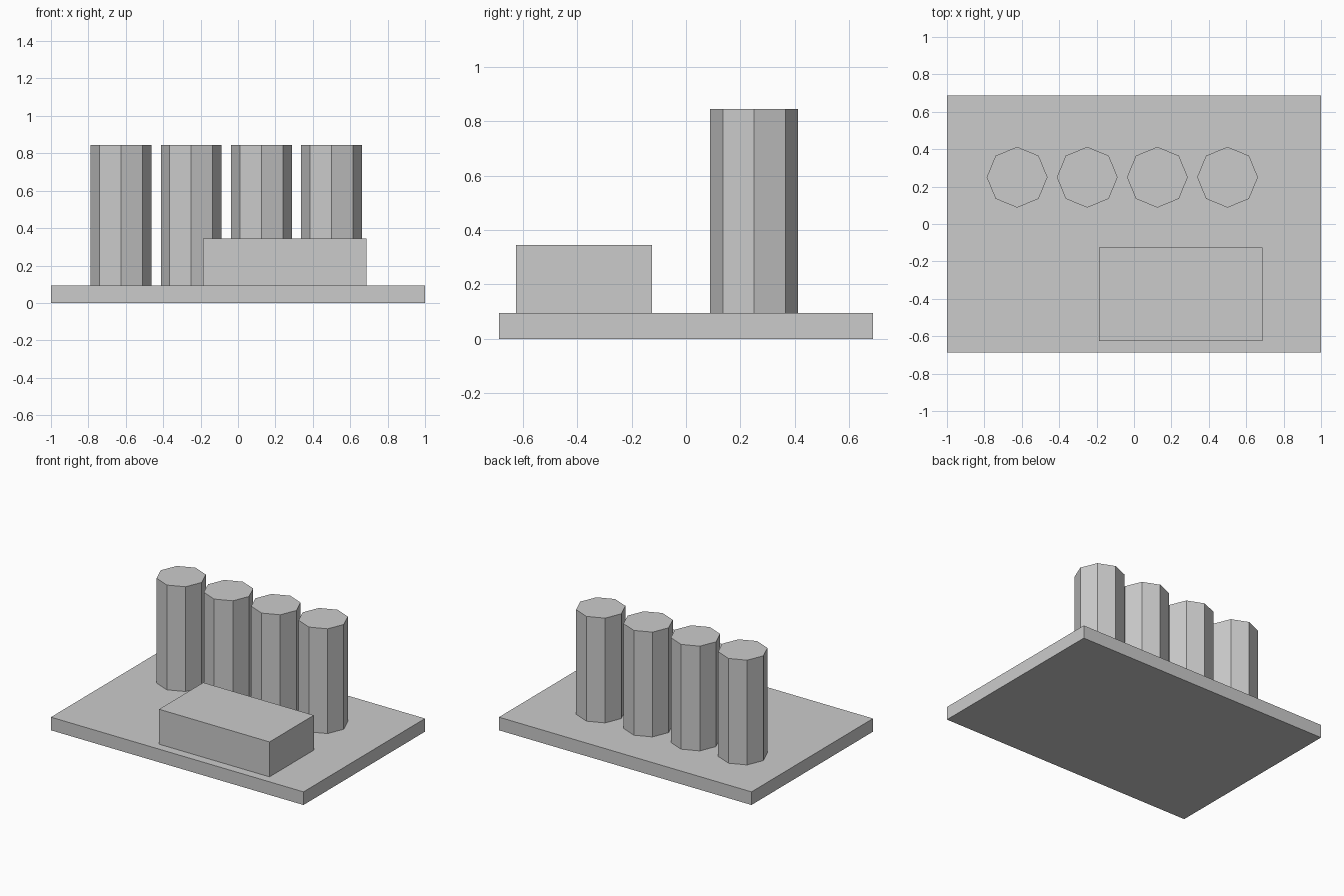
import bpy

if "Cube" in bpy.data.objects:
    bpy.data.objects.remove(bpy.data.objects["Cube"])

grey = bpy.data.materials.new("plain grey")
grey.diffuse_color = (0.6, 0.6, 0.6, 1)
grey.use_nodes = True
grey.node_tree.nodes["Principled BSDF"].inputs["Base Color"].default_value = grey.diffuse_color

BASE_TOP = 0.094


def finish(name):
    obj = bpy.context.object
    obj.name = name
    obj.data.materials.append(grey)
    return obj


def box(name, low, high):
    centre = [(a + b) / 2 for a, b in zip(low, high)]
    bpy.ops.mesh.primitive_cube_add(size=1, location=centre)
    obj = finish(name)
    obj.scale = [b - a for a, b in zip(low, high)]
    bpy.ops.object.transform_apply(location=False, rotation=False, scale=True)


# Ground slab
box("base_slab", (-1, -0.6875, 0), (1, 0.6875, BASE_TOP))

# Low block in front of the towers
box("front_block", (-0.1875, -0.625, BASE_TOP), (0.6875, -0.125, 0.344))

# Row of eight-sided towers
for i in range(4):
    bpy.ops.mesh.primitive_cylinder_add(
        vertices=8, radius=0.1625, depth=0.75,
        location=(-0.625 + 0.375 * i, 0.25, BASE_TOP + 0.375))
    finish(f"tower_{i + 1}")
